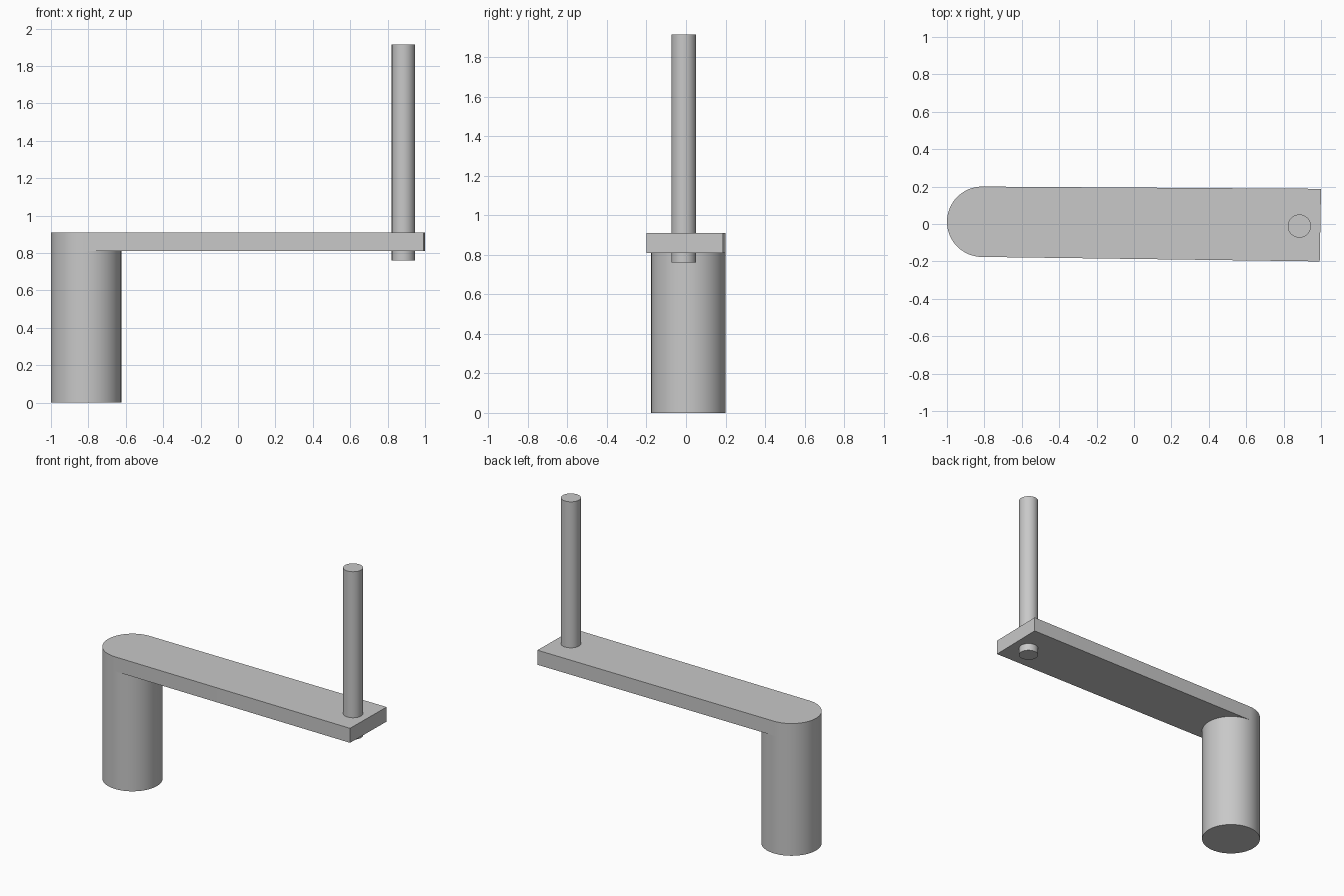
import bpy, bmesh
from math import cos, sin, pi, radians

if "Cube" in bpy.data.objects:
    bpy.data.objects.remove(bpy.data.objects["Cube"], do_unlink=True)

GREY = (0.58, 0.58, 0.58, 1)
grey = bpy.data.materials.new("plain grey")
grey.use_nodes = True
grey.diffuse_color = GREY
grey.node_tree.nodes["Principled BSDF"].inputs["Base Color"].default_value = GREY

SEGMENTS = 64


def arc(centre, radius, start, count):
    """Points on a circle, stepping counter-clockwise."""
    return [(centre[0] + radius * cos(start + 2 * pi * i / SEGMENTS),
             centre[1] + radius * sin(start + 2 * pi * i / SEGMENTS))
            for i in range(count)]


def prism(name, outline, bottom, top):
    """Extrude a flat outline upward into a solid."""
    bm = bmesh.new()
    base = bm.faces.new([bm.verts.new((x, y, bottom)) for x, y in outline])
    grown = bmesh.ops.extrude_face_region(bm, geom=[base], use_keep_orig=True)
    for item in grown["geom"]:
        if isinstance(item, bmesh.types.BMVert):
            item.co.z = top
    bmesh.ops.recalc_face_normals(bm, faces=bm.faces)
    mesh = bpy.data.meshes.new(name)
    bm.to_mesh(mesh)
    bm.free()
    mesh.materials.append(grey)
    obj = bpy.data.objects.new(name, mesh)
    bpy.context.collection.objects.link(obj)
    bpy.ops.object.select_all(action="DESELECT")
    obj.select_set(True)
    bpy.context.view_layer.objects.active = obj
    bpy.ops.object.shade_smooth_by_angle(angle=radians(30))
    return obj


post_centre, post_radius = (-0.812, 0.012), 0.188
arm_bottom, arm_top = 0.81, 0.91

# Thick round post under the arm
prism("post", arc(post_centre, post_radius, 0, SEGMENTS), 0, arm_bottom)

# Flat arm, rounded over the post and slightly flared at the square end
rounded_end = arc(post_centre, post_radius, pi / 2, SEGMENTS // 2 + 1)
prism("arm", rounded_end + [(0.993, -0.2), (1.0, 0.188)], arm_bottom, arm_top)

# Slim handle rod passing through the arm
prism("handle_rod", arc((0.884, -0.011), 0.062, 0, SEGMENTS), 0.76, 1.915)
